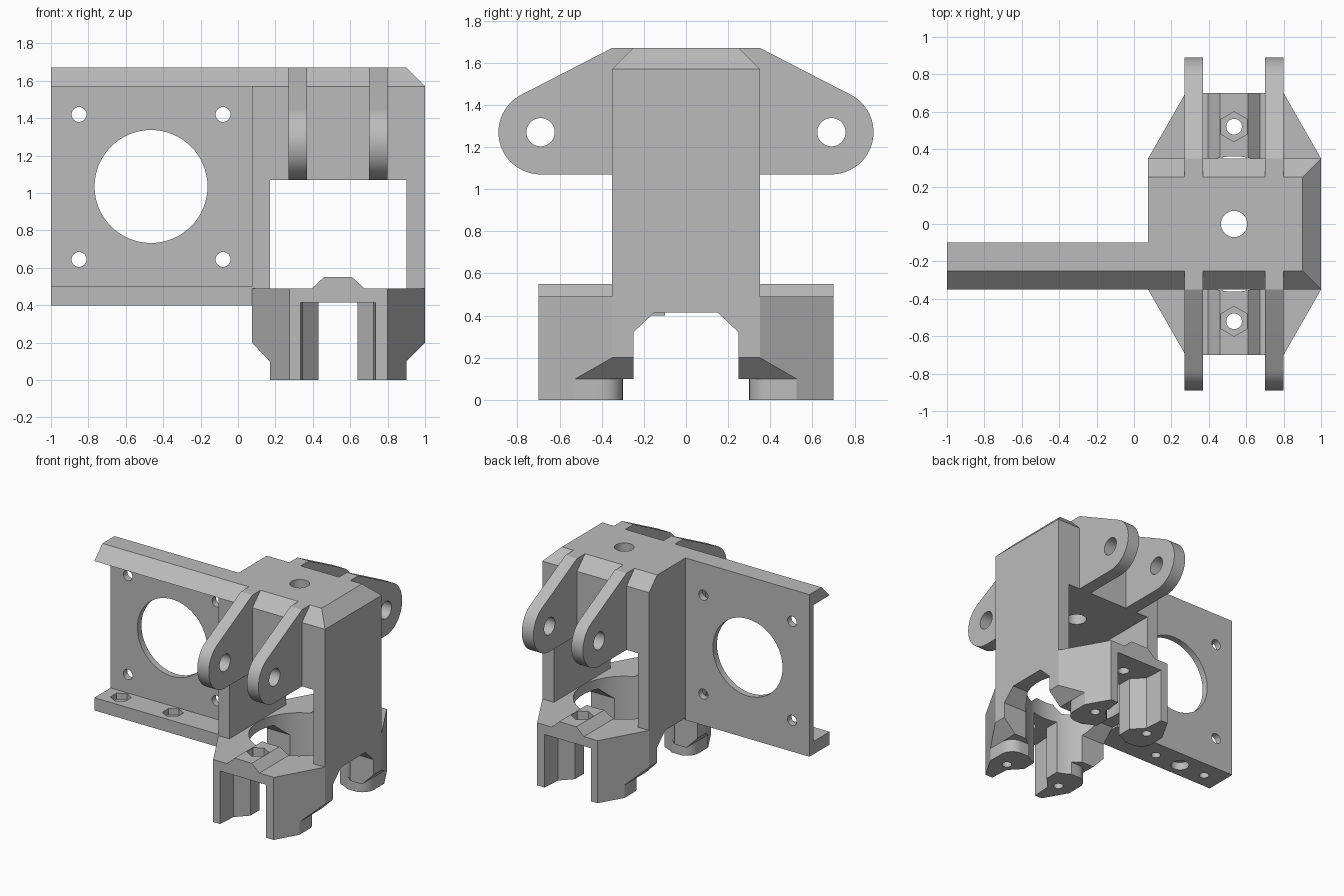
import bpy, bmesh, math

cube = bpy.data.objects.get("Cube")
if cube:
    bpy.data.objects.remove(cube, do_unlink=True)

grey = bpy.data.materials.new("plain grey")
grey.use_nodes = True
grey.diffuse_color = (0.5, 0.5, 0.5, 1)
grey.node_tree.nodes["Principled BSDF"].inputs["Base Color"].default_value = (0.5, 0.5, 0.5, 1)

PLACE = {"x": lambda a, b, t: (t, a, b),
         "y": lambda a, b, t: (a, t, b),
         "z": lambda a, b, t: (a, b, t)}


def prism(name, outline, axis, lo, hi):
    """Extrude a closed 2D outline along an axis."""
    bm = bmesh.new()
    rings = [[bm.verts.new(PLACE[axis](a, b, t)) for a, b in outline] for t in (lo, hi)]
    n = len(outline)
    for ring in rings:
        bm.faces.new(ring)
    for i in range(n):
        j = (i + 1) % n
        bm.faces.new((rings[0][i], rings[0][j], rings[1][j], rings[1][i]))
    bmesh.ops.recalc_face_normals(bm, faces=bm.faces)
    mesh = bpy.data.meshes.new(name)
    bm.to_mesh(mesh)
    bm.free()
    mesh.materials.append(grey)
    obj = bpy.data.objects.new(name, mesh)
    bpy.context.collection.objects.link(obj)
    return obj


def arc(cx, cy, r, start=0, end=360, n=48):
    count = n if end - start == 360 else n + 1
    angles = [math.radians(start + (end - start) * i / n) for i in range(count)]
    return [(cx + r * math.cos(a), cy + r * math.sin(a)) for a in angles]


def rect(a0, a1, b0, b1):
    return [(a0, b0), (a1, b0), (a1, b1), (a0, b1)]


def boolean(obj, tool, operation="DIFFERENCE"):
    """Apply a boolean and discard its tool."""
    mod = obj.modifiers.new(operation.lower(), "BOOLEAN")
    mod.operation, mod.solver, mod.object = operation, "EXACT", tool
    bpy.context.view_layer.objects.active = obj
    bpy.ops.object.modifier_apply(modifier=mod.name)
    bpy.data.objects.remove(tool, do_unlink=True)


def cut(obj, outline, axis, lo, hi):
    boolean(obj, prism("cutter", outline, axis, lo, hi))


def hexagon(cx, cy, r):
    return arc(cx, cy, r, 30, 390, 6)


MID = 0.535            # centre line of the carriage
L, R = 0.075, 1.0      # its outer sides

# Housing: chamfered block with a window straight through
housing = prism("housing", [(-.35, .49), (.35, .49), (.35, 1.57), (.25, 1.67),
                            (-.25, 1.67), (-.35, 1.57)], "x", L, R)
boolean(housing, prism("envelope", [(L, .4), (R, .4), (R, 1.57), (.9, 1.67), (L, 1.67)],
                       "y", -.5, .5), "INTERSECT")
cut(housing, rect(.17, .9, .3, 1.07), "y", -.5, .5)
cut(housing, arc(MID, 0, .07), "z", 1, 1.8)

# Hinge lugs: tangent outline around both eyes
for side, x in (("left", .70), ("right", .27)):
    eye = arc(.69, 1.27, .2, -90, 62, 32)
    half = eye + [(.35, 1.67)]
    outline = half + [(-y, z) for y, z in reversed(half)]
    lug = prism("hinge_lug_" + side, outline, "x", x, x + .1)
    for y in (-.69, .69):
        cut(lug, arc(y, 1.27, .067), "x", x - .1, x + .2)

# Motor plate: thin web with a chamfered top lip and a bottom flange
plate = prism("motor_plate", [(-.1, .4), (-.1, 1.67), (-.25, 1.67), (-.35, 1.57), (-.15, 1.57),
                              (-.15, .5), (-.35, .5), (-.35, .4)], "x", -1, L)
cut(plate, arc(-.465, 1.035, .302, n=64), "y", -.5, .2)
for x in (-.85, -.08):
    for z in (.645, 1.42):
        cut(plate, arc(x, z, .04, n=24), "y", -.5, .2)
for x in (-.85, -.4):
    cut(plate, hexagon(x, -.235, .075), "z", .45, .55)
    cut(plate, arc(x, -.235, .035, n=24), "z", .3, .55)
cut(plate, arc(-.625, -.235, .065, n=24), "z", .3, .46)

# Base: front profile intersected with a six-sided plan
base = prism("base", [(.17, 0), (.9, 0), (.9, .1), (R, .2), (R, .49), (.675, .49), (.61, .55),
                      (.46, .55), (.395, .49), (L, .49), (L, .2), (.17, .1)], "y", -.7, .7)
plan = [(L, -.35), (.275, -.7), (.8, -.7), (R, -.35), (R, .35), (.8, .7), (.275, .7), (L, .35)]
boolean(base, prism("plan", plan, "z", -.1, .7), "INTERSECT")

# Open centre and cross channel
cut(base, arc(MID, 0, .362, n=64), "z", -.1, .7)
cut(base, [(-.25, -.1), (.25, -.1), (.25, .32), (.15, .415), (-.15, .415), (-.25, .32)],
    "x", -.2, 1.2)

for s in (-1, 1):
    # Rounded inner corners of the feet
    gap = [(0, 0), (1.1, 0), (1.1, .42), (.9, .4)]
    gap += [(1.6 - p, q) for p, q in arc(.8, .4, .1, -180, -90, 8)][1:]
    gap += arc(.27, .4, .1, -90, -180, 8) + [(0, .42)]
    cut(base, [(x, s * y) for x, y in gap], "z", -.1, .1)
    # Funnel slot
    side = [(.335, .8), (.335, .7), (.345, .55), (.43, .46), (.43, .2)]
    slot = side + [(2 * MID - x, y) for x, y in reversed(side)]
    cut(base, [(x, s * y) for x, y in slot], "z", -.1, .415)
    # Nut pocket and screw holes
    cut(base, hexagon(MID, s * .52, .08), "z", .48, .7)
    cut(base, arc(MID, s * .52, .042, n=24), "z", .3, .7)
    for x in (MID - .24, MID + .24):
        cut(base, arc(x, s * .49, .035, n=24), "z", -.1, .2)

# Smooth the round walls, keep the edges sharp
bpy.ops.object.select_all(action="DESELECT")
for obj in (housing, plate, base):
    obj.select_set(True)
for obj in bpy.data.objects:
    if obj.name.startswith("hinge_lug"):
        obj.select_set(True)
bpy.context.view_layer.objects.active = base
bpy.ops.object.shade_smooth_by_angle(angle=math.radians(25))
